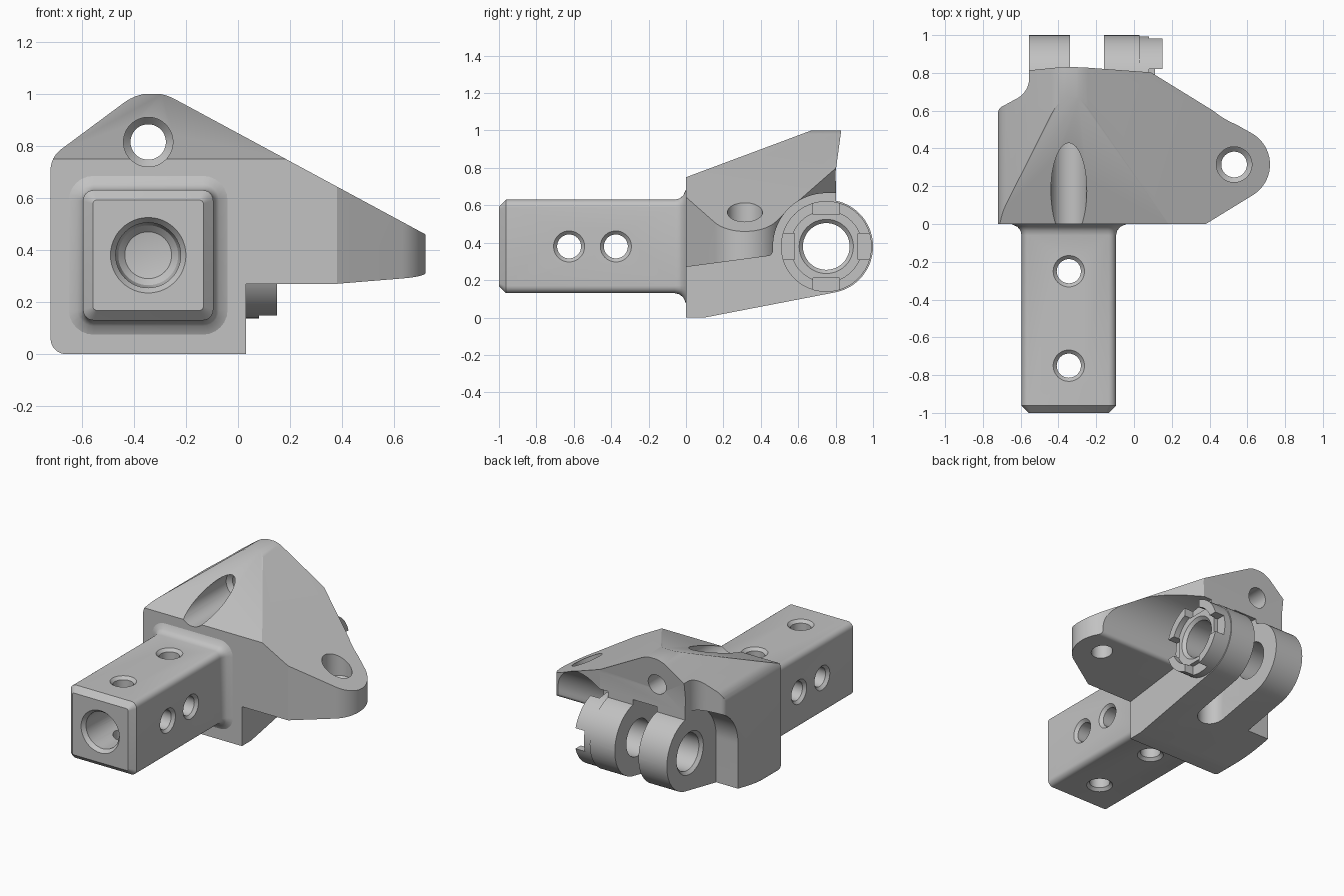
import bpy, bmesh, math
from mathutils import Vector

if "Cube" in bpy.data.objects:
    bpy.data.objects.remove(bpy.data.objects["Cube"], do_unlink=True)

grey = bpy.data.materials.new("plain grey")
grey.use_nodes = True
grey.diffuse_color = (0.54, 0.54, 0.54, 1)
grey.node_tree.nodes["Principled BSDF"].inputs["Base Color"].default_value = (0.54, 0.54, 0.54, 1)

SHANK_X, MID_Z, PIN_Y = -0.345, 0.38, 0.75


def place(axis, u, v, w):
    return {"x": (w, u, v), "y": (u, w, v), "z": (u, v, w)}[axis]


def finish(name, bm):
    bmesh.ops.recalc_face_normals(bm, faces=bm.faces)
    mesh = bpy.data.meshes.new(name)
    bm.to_mesh(mesh)
    bm.free()
    mesh.materials.append(grey)
    obj = bpy.data.objects.new(name, mesh)
    bpy.context.collection.objects.link(obj)
    return obj


def rounded(points, steps=8):
    """Closed corner list of (u, v) or (u, v, radius) to an outline with arcs."""
    out = []
    for i, p in enumerate(points):
        c = Vector(p[:2])
        if len(p) < 3:
            out.append(c)
            continue
        a = (Vector(points[i - 1][:2]) - c).normalized()
        b = (Vector(points[(i + 1) % len(points)][:2]) - c).normalized()
        half = a.angle(b) / 2
        centre = c + (a + b).normalized() * (p[2] / math.sin(half))
        start = c + a * (p[2] / math.tan(half)) - centre
        end = c + b * (p[2] / math.tan(half)) - centre
        turn = math.atan2(start.x * end.y - start.y * end.x, start.dot(end))
        for k in range(steps + 1):
            t = turn * k / steps
            out.append(centre + Vector((start.x * math.cos(t) - start.y * math.sin(t),
                                        start.x * math.sin(t) + start.y * math.cos(t))))
    return out


def arc(cu, cv, r, start, end, steps=24):
    angles = [math.radians(start + (end - start) * k / steps) for k in range(steps + 1)]
    return [(cu + r * math.cos(t), cv + r * math.sin(t)) for t in angles]


def loft(name, axis, sections):
    """Skin a list of (outline, w) sections and cap both ends."""
    bm = bmesh.new()
    rings = [[bm.verts.new(place(axis, p[0], p[1], w)) for p in pts] for pts, w in sections]
    for lower, upper in zip(rings, rings[1:]):
        for i in range(len(lower)):
            bm.faces.new((lower[i - 1], lower[i], upper[i], upper[i - 1]))
    bm.faces.new(rings[0])
    bm.faces.new(rings[-1])
    return finish(name, bm)


def prism(name, axis, pts, lo, hi):
    return loft(name, axis, [(pts, lo), (pts, hi)])


def lathe(name, axis, centre, profile, sides=48):
    """Revolve a closed (radius, w) profile about an axis through centre."""
    bm = bmesh.new()
    rings = []
    for r, w in profile:
        if r == 0:
            rings.append([bm.verts.new(place(axis, centre[0], centre[1], w))] * sides)
        else:
            ring = arc(centre[0], centre[1], r, 0, 360, sides)[:-1]
            rings.append([bm.verts.new(place(axis, p[0], p[1], w)) for p in ring])
    for j, upper in enumerate(rings):
        lower = rings[j - 1]
        for i in range(sides):
            quad = list(dict.fromkeys((lower[i - 1], lower[i], upper[i], upper[i - 1])))
            if len(quad) > 2:
                bm.faces.new(quad)
    return finish(name, bm)


def combine(target, tool, operation="DIFFERENCE"):
    mod = target.modifiers.new("cut", "BOOLEAN")
    mod.operation, mod.solver, mod.object = operation, "EXACT", tool
    bpy.context.view_layer.update()
    bpy.context.view_layer.objects.active = target
    bpy.ops.object.modifier_apply(modifier=mod.name)
    bpy.data.objects.remove(tool, do_unlink=True)


def drill(target, axis, centre, lo, hi, r, rim):
    """Through hole with a chamfered rim at both ends."""
    c, e = rim - r, 0.03
    combine(target, lathe("drill", axis, centre, [
        (0, lo - e), (rim, lo - e), (rim, lo), (r, lo + c),
        (r, hi - c), (rim, hi), (rim, hi + e), (0, hi + e)]))


# Bracket body: side, front and plan outlines intersected
side = [(0, 0), (0.1, 0)] + arc(PIN_Y, MID_Z, 0.25, -79, 78, 32) \
    + [(0.8, 0.78), (0.83, 1.0), (0.67, 1.0), (0, 0.75)]
body = prism("bracket_body", "x", side, -0.9, 0.9)
front = rounded([(-0.72, 0, 0.06), (0.8, 0), (0.8, 0.417),
                 (SHANK_X, 1.035, 0.18), (-0.72, 0.757, 0.1)])
combine(body, prism("front_outline", "y", front, -0.1, 1.2), "INTERSECT")
plan = rounded([(-0.72, -0.05), (0.3, -0.05), (0.38, 0)]
               + arc(0.53, 0.315, 0.19, -58, 58, 20)
               + [(0.5, 0.55, 0.1), (0.37, 0.63), (0.07, 0.815), (0.03, 0.83), (0.03, 1.1),
                  (-0.555, 1.1), (-0.555, 0.7, 0.12), (-0.72, 0.61, 0.04)])
combine(body, prism("plan_outline", "z", plan, -0.1, 1.2), "INTERSECT")

# Clearance around the pin hub, under the wing and beside the far ear
clearance = arc(PIN_Y, MID_Z, 0.285, 180, 90) + [(1.2, 0.665), (1.2, -0.1)]
under = rounded([(-0.1, -0.1), (-0.1, 0.257), (0.465, 0.332, 0.03)] + clearance)
combine(body, prism("wing_undercut", "x", under, 0.03, 1.0))
combine(body, prism("ear_undercut", "x", [(0.465, -0.1)] + clearance, -1.0, -0.555))

# Slot between the two ears
slot = arc(-0.25, 0.47, 0.09, 180, 360, 16) + [(-0.16, 1.2), (-0.34, 1.2)]
combine(body, prism("slot_cutter", "z", slot, -0.1, MID_Z))
combine(body, prism("slot_round", "x", arc(PIN_Y, MID_Z, 0.285, 0, 360, 48)[:-1], -0.34, -0.16))

# Body holes
drill(body, "x", (PIN_Y, MID_Z), -0.555, 0.03, 0.125, 0.145)
combine(body, lathe("bolt_hole", "y", (SHANK_X, 0.815), [
    (0, -0.1), (0.095, -0.1), (0.095, 0.5), (0.068, 0.53), (0.068, 1.1), (0, 1.1)]))
combine(body, lathe("wing_hole", "z", (0.53, 0.315), [
    (0, 0.2), (0.068, 0.2), (0.068, 0.43), (0.094, 0.455), (0.094, 0.8), (0, 0.8)]))

# Toothed collar on the outer ear
collar = lathe("toothed_collar", "x", (PIN_Y, MID_Z), [
    (0.125, 0.01), (0.243, 0.01), (0.243, 0.15), (0.19, 0.15), (0.19, 0.11),
    (0.145, 0.11), (0.125, 0.09)])
for quarter in range(4):
    a = math.radians(90 * quarter)
    out, across = Vector((math.cos(a), math.sin(a))), Vector((-math.sin(a), math.cos(a)))
    hub = Vector((PIN_Y, MID_Z))
    corners = [hub + out * r + across * s for r, s in
               ((0.17, -0.07), (0.3, -0.07), (0.3, 0.07), (0.17, 0.07))]
    combine(collar, prism("notch", "x", corners, 0.08, 0.2))


# Square shank with chamfered nose and flared root
def square(h, r):
    return rounded([(SHANK_X + i * h, MID_Z + j * h, r)
                    for i, j in ((-1, -1), (1, -1), (1, 1), (-1, 1))], 6)


shank = loft("square_shank", "y", [(square(h, r), y) for y, h, r in (
    (-1, 0.212, 0.015), (-0.962, 0.25, 0.04), (-0.06, 0.25, 0.04), (-0.035, 0.256, 0.046),
    (-0.015, 0.272, 0.062), (0, 0.305, 0.095), (0.02, 0.305, 0.095))])
combine(shank, lathe("bore", "y", (SHANK_X, MID_Z), [
    (0, -1.1), (0.145, -1.1), (0.145, -1), (0.125, -0.975),
    (0.125, -0.15), (0.115, -0.11), (0.09, -0.085), (0, -0.07)]))
for y in (-0.25, -0.75):
    drill(shank, "z", (SHANK_X, y), 0.13, 0.63, 0.064, 0.083)
for y in (-0.375, -0.625):
    drill(shank, "x", (y, MID_Z), SHANK_X - 0.25, SHANK_X + 0.25, 0.064, 0.083)

# Smooth shading with crisp edges
bpy.ops.object.select_all(action="DESELECT")
for obj in (body, collar, shank):
    obj.select_set(True)
bpy.context.view_layer.objects.active = body
bpy.ops.object.shade_smooth_by_angle(angle=math.radians(30))
